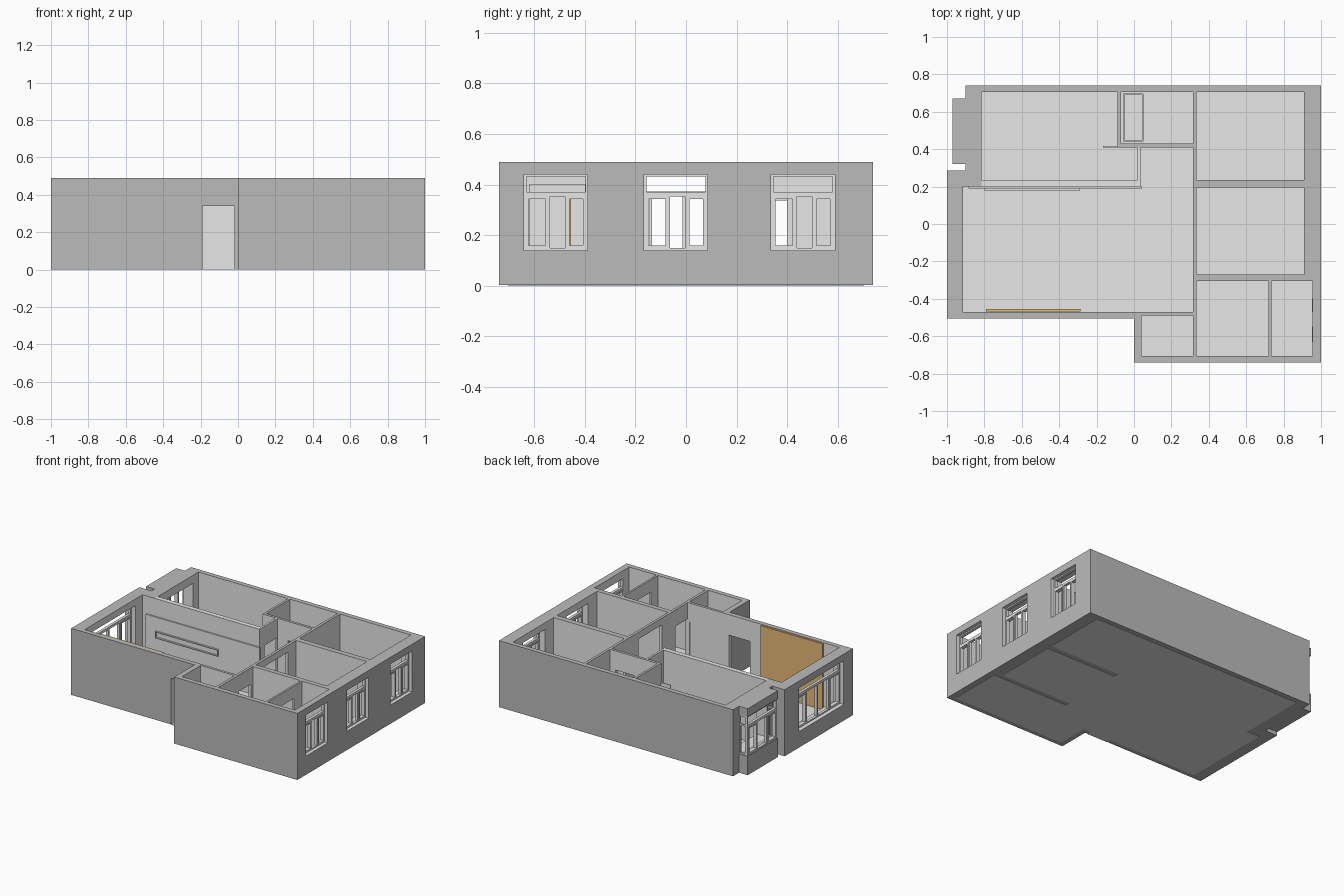
import bpy
import bmesh

cube = bpy.data.objects.get("Cube")
if cube:
    bpy.data.objects.remove(cube, do_unlink=True)

TOP = 0.49
DOOR = 0.35


def material(name, rgb):
    m = bpy.data.materials.new(name)
    m.use_nodes = True
    m.diffuse_color = (*rgb, 1)
    m.node_tree.nodes["Principled BSDF"].inputs["Base Color"].default_value = (*rgb, 1)
    return m


GREY = material("wall grey", (0.5, 0.5, 0.5))
PALE = material("pale interior grey", (0.8, 0.81, 0.8))
WOOD = material("wood brown", (0.9, 0.55, 0.21))


def add_box(bm, x0, x1, y0, y1, z0, z1):
    corners = [bm.verts.new((x, y, z0)) for x, y in
               ((x0, y0), (x1, y0), (x1, y1), (x0, y1))]
    base = bm.faces.new(corners)
    up = bmesh.ops.extrude_face_region(bm, geom=[base])["geom"]
    bmesh.ops.translate(bm, vec=(0, 0, z1 - z0),
                        verts=[v for v in up if isinstance(v, bmesh.types.BMVert)])


def finish(name, bm, mats, index=0):
    bmesh.ops.recalc_face_normals(bm, faces=bm.faces)
    for f in bm.faces:
        f.material_index = index
    me = bpy.data.meshes.new(name)
    bm.to_mesh(me)
    bm.free()
    for m in mats:
        me.materials.append(m)
    ob = bpy.data.objects.new(name, me)
    bpy.context.collection.objects.link(ob)
    return ob


def boxes(name, mat, *dims):
    bm = bmesh.new()
    for d in dims:
        add_box(bm, *d)
    return finish(name, bm, [mat])


# Outer wall block from the plan outline
plan = [(-1, -0.505), (0, -0.505), (0, -0.74), (1, -0.74),
        (1, 0.74), (-0.9, 0.74), (-0.9, 0.285), (-1, 0.285)]
bm = bmesh.new()
base = bm.faces.new([bm.verts.new((x, y, 0.002)) for x, y in plan])
up = bmesh.ops.extrude_face_region(bm, geom=[base])["geom"]
bmesh.ops.translate(bm, vec=(0, 0, TOP - 0.002),
                    verts=[v for v in up if isinstance(v, bmesh.types.BMVert)])
walls = finish("walls", bm, [GREY, PALE])

# Rooms, cut from top to bottom: x0, x1, y0, y1
rooms = [
    (-0.815, -0.088, 0.19, 0.705),   # back left bedroom
    (-0.915, 0.315, -0.47, 0.2),     # living room
    (-0.1, 0.315, 0.19, 0.41),       # corridor
    (-0.07, 0.315, 0.43, 0.705),     # bathroom
    (0.335, 0.91, 0.235, 0.705),     # back right bedroom
    (0.335, 0.91, -0.27, 0.195),     # middle bedroom
    (0.335, 0.72, -0.705, -0.305),   # kitchen
    (0.735, 0.955, -0.705, -0.305),  # balcony
    (0.04, 0.315, -0.705, -0.49),    # store room
]
cuts = [(*r, -0.1, 1) for r in rooms]

# Door and window openings
SIDE_WINDOWS = [-0.515, -0.04, 0.463]
HALF, SILL, HEAD = 0.126, 0.14, 0.44
cuts += [(0.89, 1.1, c - HALF, c + HALF, SILL, HEAD) for c in SIDE_WINDOWS]
cuts += [
    (-1.1, -0.9, -0.4, 0.12, 0.12, HEAD),       # living room window
    (-0.95, -0.8, 0.345, 0.645, 0.14, 0.43),    # bay window
    (-0.19, -0.02, -0.6, -0.46, -0.1, 0.34),    # entrance
    (0.3, 0.34, -0.17, 0.1, -0.1, HEAD),        # middle bedroom door
    (0.3, 0.34, 0.25, 0.4, -0.1, DOOR),         # back bedroom door
    (0.3, 0.34, -0.465, -0.33, -0.1, 0.37),     # kitchen door
    (0.71, 0.745, -0.62, -0.4, -0.1, 0.4),      # balcony door
    (0.12, 0.27, 0.4, 0.44, -0.1, DOOR),        # bathroom door
    (0.16, 0.3, -0.5, -0.46, -0.1, DOOR),       # store room door
]
bpy.context.view_layer.objects.active = walls
for c in cuts:
    bm = bmesh.new()
    add_box(bm, *c)
    cutter = finish("cutter", bm, [GREY, PALE], 1)
    cutter.hide_render = True
    mod = walls.modifiers.new("cut", "BOOLEAN")
    mod.operation = "DIFFERENCE"
    mod.solver = "EXACT"
    mod.object = cutter
    bpy.ops.object.modifier_apply(modifier=mod.name)
    bpy.data.objects.remove(cutter, do_unlink=True)

# Floors
floor_plans = [
    (-0.815, 0.335, 0.2, 0.705), (-0.915, 0.335, -0.47, 0.2),
    (0.335, 0.91, 0.235, 0.705), (0.335, 0.91, -0.27, 0.195),
    (0.335, 0.955, -0.705, -0.305), (0.04, 0.335, -0.705, -0.47),
    (-0.19, -0.02, -0.505, -0.47),
]
boxes("floor", PALE, *[(*f, 0, 0.004) for f in floor_plans])

# Partition between living room, bedroom and corridor, with its doorway
boxes("partition", PALE,
      (-0.885, 0.035, 0.2, 0.235, 0.003, TOP),
      (0.02, 0.035, 0.235, 0.26, 0.003, TOP),
      (0.02, 0.035, 0.4, 0.411, 0.003, TOP),
      (0.02, 0.035, 0.26, 0.4, DOOR, TOP))
boxes("media_panel", PALE, (-0.885, 0.042, 0.19, 0.2, 0.003, 0.36))
SX0, SX1, SZ0, SZ1, T = -0.8, -0.29, 0.21, 0.26, 0.006
boxes("media_shelf", PALE,
      (SX0, SX1, 0.178, 0.19, SZ0, SZ0 + T), (SX0, SX1, 0.178, 0.19, SZ1 - T, SZ1),
      (SX0, SX0 + T, 0.178, 0.19, SZ0 + T, SZ1 - T),
      (SX1 - T, SX1, 0.178, 0.19, SZ0 + T, SZ1 - T))

# Wood panel, door leaves and shower rim
boxes("wood_panel", WOOD, (-0.79, -0.285, -0.468, -0.455, 0.004, 0.487))
boxes("store_door", PALE, (0.16, 0.3, -0.482, -0.476, 0.004, DOOR))
boxes("bedroom_door", PALE, (-0.165, -0.088, 0.41, 0.416, 0.004, DOOR))
boxes("shower_rim", PALE,
      (-0.06, 0.05, 0.44, 0.448, 0.004, 0.02), (-0.06, 0.05, 0.69, 0.698, 0.004, 0.02),
      (-0.06, -0.052, 0.448, 0.69, 0.004, 0.02), (0.042, 0.05, 0.448, 0.69, 0.004, 0.02))


def ring(x, y0, y1, z0, z1, t, d):
    """Rectangular frame facing along x."""
    return [(x - d, x + d, y0, y1, z0, z0 + t), (x - d, x + d, y0, y1, z1 - t, z1),
            (x - d, x + d, y0, y0 + t, z0 + t, z1 - t),
            (x - d, x + d, y1 - t, y1, z0 + t, z1 - t)]


def window(name, x, y0, y1, z0, z1, bars, transom):
    """Framed window with a transom light and sashes in the outer panes."""
    t, d = 0.009, 0.01
    parts = ring(x, y0, y1, z0, z1, t, d)
    parts.append((x - d, x + d, y0 + t, y1 - t, transom, transom + 0.018))
    for b in bars:
        parts.append((x - d, x + d, b - t / 2, b + t / 2, z0 + t, transom))
    for a, b in ((y0 + t, bars[0] - t / 2), (bars[-1] + t / 2, y1 - t)):
        parts += ring(x, a, b, z0 + t, transom, t, d * 1.4)
    boxes(name, PALE, *parts)


for label, c in zip(("front", "middle", "back"), SIDE_WINDOWS):
    window(label + "_side_window", 0.965, c - HALF, c + HALF, SILL, HEAD,
           (c - 0.028, c + 0.04), 0.352)
window("living_window", -0.96, -0.4, 0.12, 0.12, HEAD, (-0.27, -0.14, -0.01), 0.355)

# Bay: sill block, head block and glazing bars on three sides
boxes("bay_blocks", GREY, (-0.97, -0.9, 0.32, 0.67, 0.002, 0.14),
      (-0.97, -0.9, 0.32, 0.67, 0.43, TOP))
window("bay_window", -0.953, 0.325, 0.665, 0.14, 0.43, (0.44, 0.55), 0.345)
returns = []
for y in (0.325, 0.655):
    returns += [(-0.943, -0.9, y, y + 0.01, z, z + 0.012) for z in (0.14, 0.35, 0.418)]
    returns.append((-0.91, -0.9, y, y + 0.01, 0.152, 0.35))
boxes("bay_side_bars", PALE, *returns)
